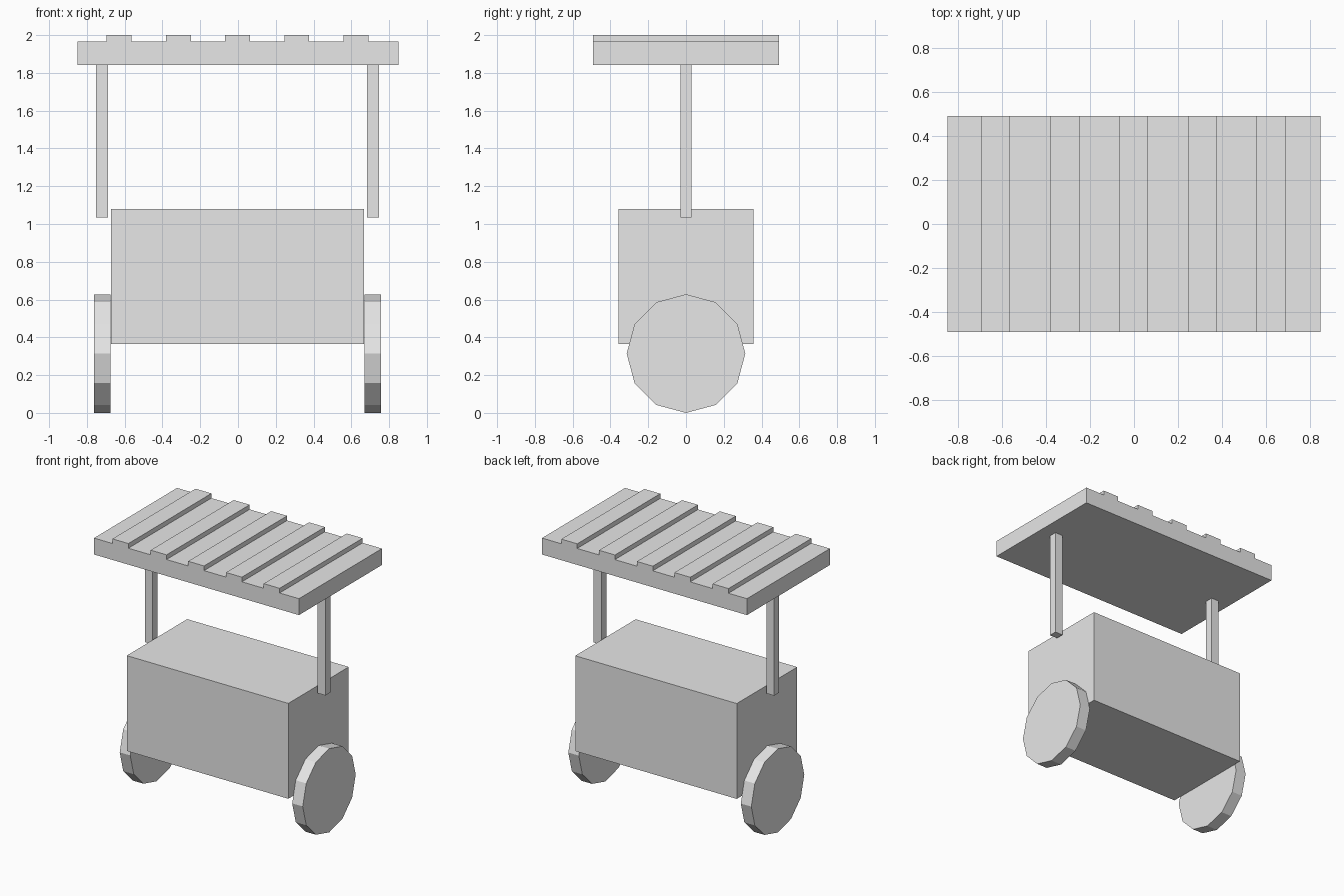
import bpy
import bmesh
from math import pi
from mathutils import Matrix, Vector

cube = bpy.data.objects.get("Cube")
if cube:
    bpy.data.objects.remove(cube, do_unlink=True)

grey = bpy.data.materials.new("light grey")
grey.use_nodes = True
colour = (0.8, 0.8, 0.8, 1)
grey.diffuse_color = colour
grey.node_tree.nodes["Principled BSDF"].inputs["Base Color"].default_value = colour


def finish(name, bm):
    bmesh.ops.recalc_face_normals(bm, faces=bm.faces[:])
    mesh = bpy.data.meshes.new(name)
    bm.to_mesh(mesh)
    bm.free()
    mesh.materials.append(grey)
    obj = bpy.data.objects.new(name, mesh)
    bpy.context.collection.objects.link(obj)
    return obj


def box(name, low, high):
    low, high = Vector(low), Vector(high)
    bm = bmesh.new()
    matrix = Matrix.Translation((low + high) / 2) @ Matrix.Diagonal((high - low).to_4d())
    matrix[3][3] = 1
    bmesh.ops.create_cube(bm, size=1, matrix=matrix)
    return finish(name, bm)


# Cart body
box("cart_body", (-0.672, -0.358, 0.365), (0.668, 0.358, 1.08))

# Wheels and roof posts on both sides
for side, wheel_x, post_x in (("left", 0.713, 0.714), ("right", -0.718, -0.72)):
    bm = bmesh.new()
    bmesh.ops.create_cone(
        bm, cap_ends=True, segments=12, radius1=0.314, radius2=0.314, depth=0.087,
        matrix=Matrix.Translation((wheel_x, 0, 0.314)) @ Matrix.Rotation(pi / 2, 4, "Y"))
    finish(side + "_wheel", bm)
    box(side + "_post", (post_x - 0.032, -0.03, 1.035), (post_x + 0.032, 0.03, 1.845))

# Roof: stepped profile with raised slats, extruded front to back
half_depth, base, deck, top = 0.492, 1.842, 1.965, 2.0
profile = [(0.85, base), (-0.85, base), (-0.85, deck)]
for centre in (-0.631, -0.314, -0.003, 0.311, 0.624):
    a, b = centre - 0.066, centre + 0.066
    profile += [(a, deck), (a, top), (b, top), (b, deck)]
profile.append((0.85, deck))

bm = bmesh.new()
face = bm.faces.new([bm.verts.new((x, -half_depth, z)) for x, z in profile])
sweep = bmesh.ops.extrude_face_region(bm, geom=[face], use_keep_orig=True)
moved = [v for v in sweep["geom"] if isinstance(v, bmesh.types.BMVert)]
bmesh.ops.translate(bm, verts=moved, vec=(0, 2 * half_depth, 0))
finish("slatted_roof", bm)
